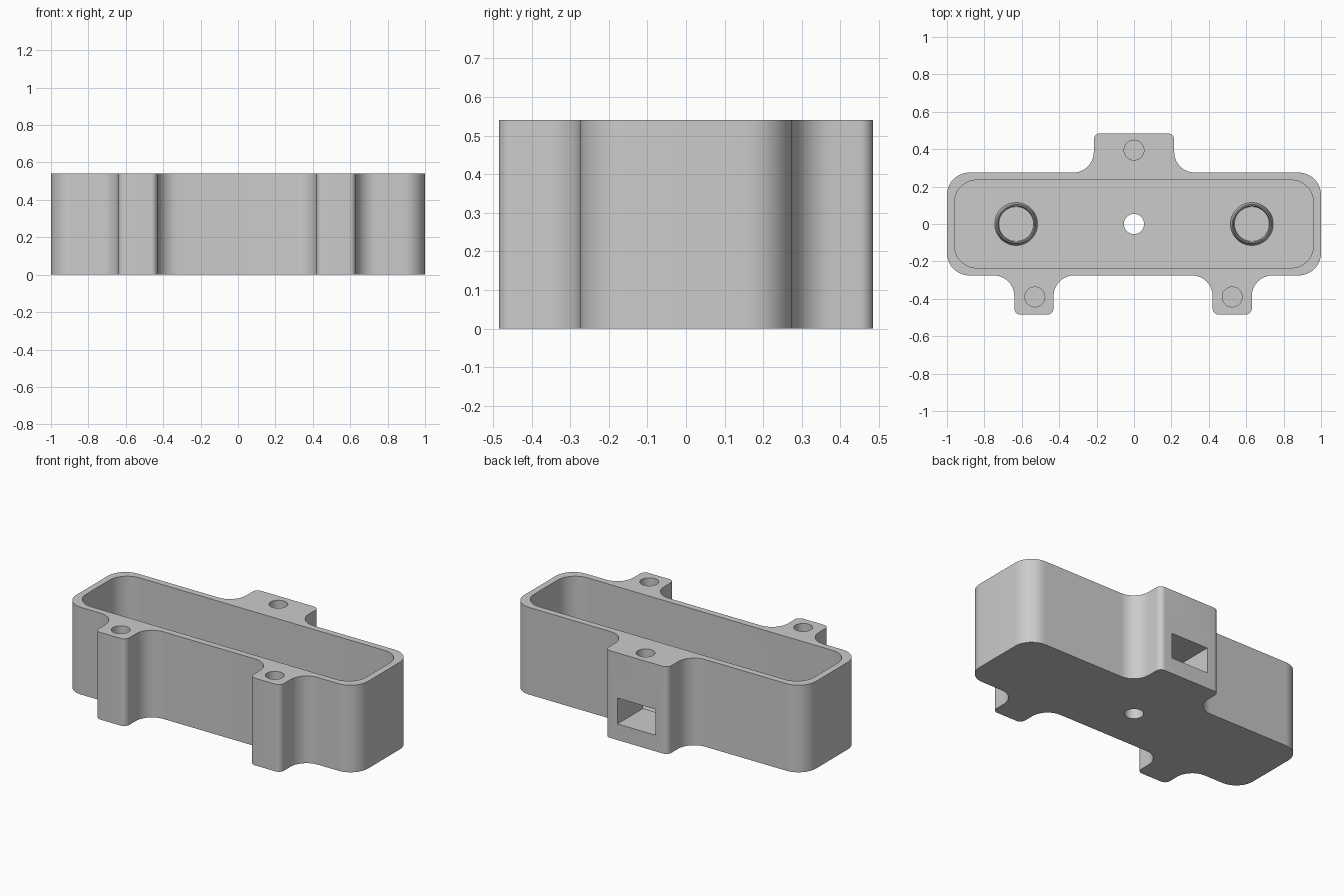
import bpy
import bmesh
import math
from mathutils import Vector

cube = bpy.data.objects.get("Cube")
if cube:
    bpy.data.objects.remove(cube, do_unlink=True)

HEIGHT, FLOOR = 0.54, 0.08
HALF_Y, TAB_Y = 0.275, 0.485
BODY_R, TAB_R, FILLET = 0.12, 0.035, 0.11

grey = bpy.data.materials.new("light grey")
grey.use_nodes = True
grey.diffuse_color = (0.6, 0.6, 0.6, 1)
grey.node_tree.nodes["Principled BSDF"].inputs["Base Color"].default_value = (0.6, 0.6, 0.6, 1)


def rounded(corners, steps=10):
    """Replace each right-angled corner (x, y, radius) by an arc."""
    points = []
    for i, (x, y, r) in enumerate(corners):
        p = Vector((x, y))
        a = (Vector(corners[i - 1][:2]) - p).normalized()
        b = (Vector(corners[(i + 1) % len(corners)][:2]) - p).normalized()
        for k in range(steps + 1):
            t = math.pi / 2 * k / steps
            points.append(p + r * (a * (1 - math.sin(t)) + b * (1 - math.cos(t))))
    return points


def make(name, bm):
    bmesh.ops.recalc_face_normals(bm, faces=bm.faces)
    mesh = bpy.data.meshes.new(name)
    bm.to_mesh(mesh)
    bm.free()
    mesh.materials.append(grey)
    obj = bpy.data.objects.new(name, mesh)
    bpy.context.collection.objects.link(obj)
    return obj


def prism(name, points, z0, z1):
    bm = bmesh.new()
    face = bm.faces.new([bm.verts.new((p[0], p[1], z0)) for p in points])
    top = bmesh.ops.extrude_face_region(bm, geom=[face])["geom"]
    verts = [v for v in top if isinstance(v, bmesh.types.BMVert)]
    bmesh.ops.translate(bm, verts=verts, vec=(0, 0, z1 - z0))
    return make(name, bm)


def circle(x, y, r, n=48):
    return [(x + r * math.cos(math.tau * i / n), y + r * math.sin(math.tau * i / n)) for i in range(n)]


def box(x, y0, y1, r):
    return rounded([(-x, y0, r), (x, y0, r), (x, y1, r), (-x, y1, r)])


def tab(x0, x1, y_body, y_tip):
    return [(x0, y_body, FILLET), (x0, y_tip, TAB_R), (x1, y_tip, TAB_R), (x1, y_body, FILLET)]


def select_only(obj):
    bpy.ops.object.select_all(action="DESELECT")
    obj.select_set(True)
    bpy.context.view_layer.objects.active = obj


# Outer housing with one rear and two front mounting tabs
outline = [(-1, -HALF_Y, BODY_R)]
outline += tab(-0.64, -0.43, -HALF_Y, -TAB_Y) + tab(0.42, 0.63, -HALF_Y, -TAB_Y)
outline += [(1, -HALF_Y, BODY_R), (1, HALF_Y, BODY_R)]
outline += tab(0.215, -0.215, HALF_Y, TAB_Y)
outline += [(-1, HALF_Y, BODY_R)]
housing = prism("housing", rounded(outline), 0, HEIGHT)

# Cavity, floor hole, screw holes and rear cable window
cutters = [
    prism("cavity_cutter", box(0.96, -0.235, 0.235, 0.12), FLOOR, HEIGHT + 0.1),
    prism("floor_hole_cutter", circle(0, 0, 0.054), -0.1, FLOOR + 0.1),
    prism("window_cutter", box(0.13, 0.15, 0.6, 0.001), 0.1, 0.26),
]
for x, y in ((0, 0.395), (-0.53, -0.39), (0.525, -0.39)):
    cutters.append(prism("screw_hole_cutter", circle(x, y, 0.053), 0.3, HEIGHT + 0.1))
for cutter in cutters:
    cutter.hide_render = True
    mod = housing.modifiers.new("cut", "BOOLEAN")
    mod.operation = "DIFFERENCE"
    mod.solver = "EXACT"
    mod.object = cutter
    select_only(housing)
    bpy.ops.object.modifier_apply(modifier=mod.name)
    bpy.data.objects.remove(cutter, do_unlink=True)

# Tapered ring bosses standing on the cavity floor
ring_profile = [(0.116, FLOOR - 0.01), (0.104, 0.16), (0.098, 0.16), (0.092, FLOOR - 0.01)]
bosses = []
for side, x in (("right", -0.63), ("left", 0.63)):
    bm = bmesh.new()
    rings = [[bm.verts.new((px, py, z)) for px, py in circle(x, 0, r)] for r, z in ring_profile]
    for i, ring in enumerate(rings):
        nxt = rings[(i + 1) % len(rings)]
        for k in range(len(ring)):
            bm.faces.new((ring[k - 1], ring[k], nxt[k], nxt[k - 1]))
    bosses.append(make("ring_boss_" + side, bm))

for obj in [housing] + bosses:
    select_only(obj)
    bpy.ops.object.shade_smooth_by_angle(angle=math.radians(30))
